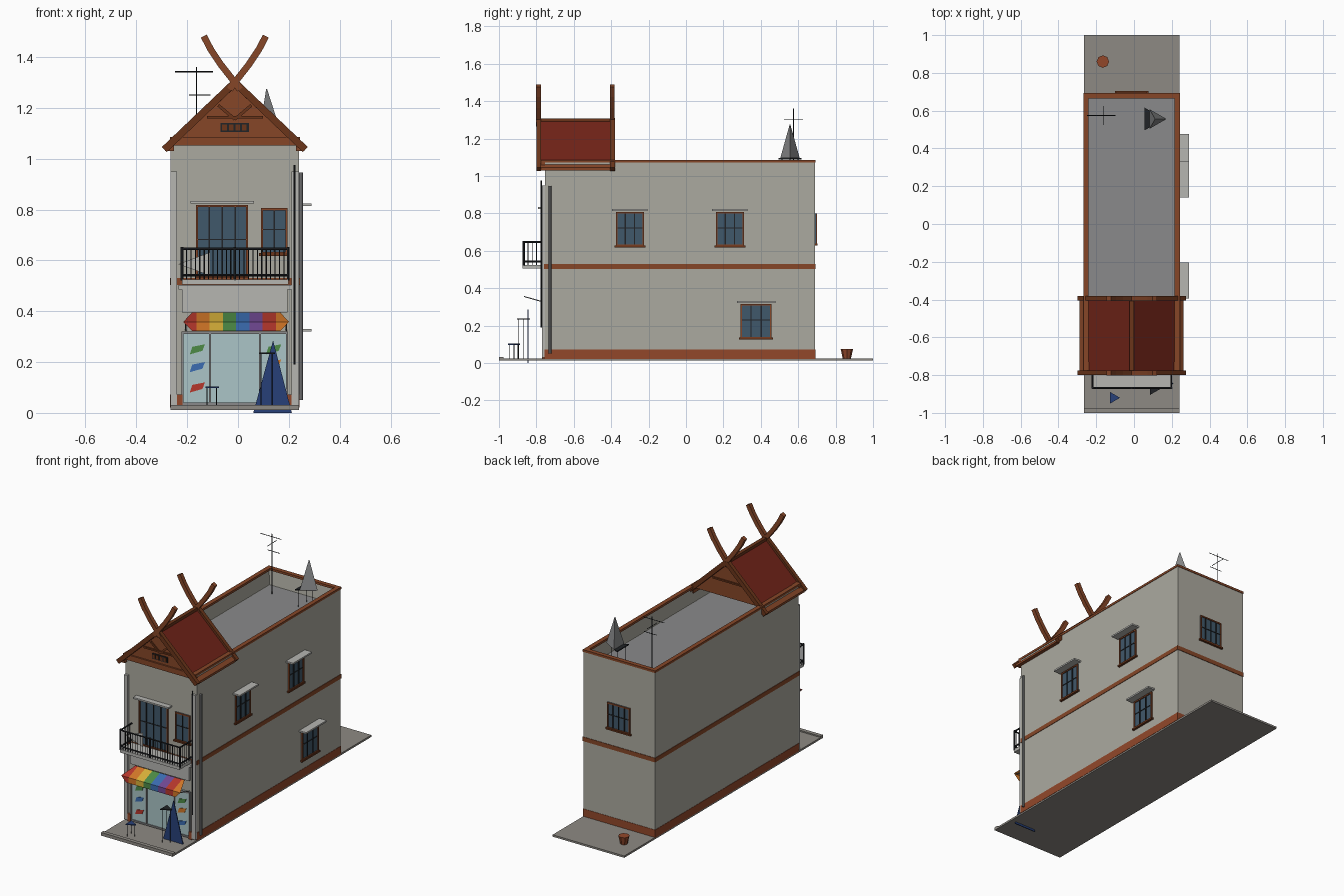
import bpy, bmesh, math
from mathutils import Vector, Matrix

if "Cube" in bpy.data.objects:
    bpy.data.objects.remove(bpy.data.objects["Cube"])

MATS = {}
COL = dict(wall="AAA89E", brown="85482C", base="91492E", red="70281E", wood="6A3820", glass="42596A",
           dark="26282B", concrete="8C8882", light="B4B4B0", shop="A9C4C6", blue="2C4278",
           grey="88898A", r="B53A30", o="D2772C", y="D8B03C", g="4E8A48", b="3D6CB0", p="704A92")


def mat(name):
    if name not in MATS:
        h = COL[name]
        m = bpy.data.materials.new(name)
        m.diffuse_color = [(int(h[i:i + 2], 16) / 255) ** 2.2 for i in (0, 2, 4)] + [1]
        m.use_nodes = True
        m.node_tree.nodes["Principled BSDF"].inputs["Base Color"].default_value = m.diffuse_color
        MATS[name] = m
    return MATS[name]


def finish(name, bm, m):
    bmesh.ops.recalc_face_normals(bm, faces=bm.faces)
    me = bpy.data.meshes.new(name)
    bm.to_mesh(me)
    bm.free()
    me.materials.append(mat(m))
    ob = bpy.data.objects.new(name, me)
    bpy.context.collection.objects.link(ob)
    return ob


def add_box(bm, x0, x1, y0, y1, z0, z1):
    M = Matrix.Translation(((x0 + x1) / 2, (y0 + y1) / 2, (z0 + z1) / 2)) @ \
        Matrix.Diagonal((x1 - x0, y1 - y0, z1 - z0, 1))
    bmesh.ops.create_cube(bm, size=1, matrix=M)


def boxes(name, m, lst):
    bm = bmesh.new()
    for b in lst:
        add_box(bm, *b)
    return finish(name, bm, m)


def prism(name, m, pts, y0, y1):
    """Extrude an xz outline from y0 to y1."""
    bm = bmesh.new()
    f = bm.faces.new([bm.verts.new((x, y0, z)) for x, z in pts])
    ext = bmesh.ops.extrude_face_region(bm, geom=[f])
    bmesh.ops.translate(bm, vec=(0, y1 - y0, 0), verts=[v for v in ext["geom"] if isinstance(v, bmesh.types.BMVert)])
    return finish(name, bm, m)


def rods(name, m, segs, r=0.003, n=5):
    bm = bmesh.new()
    for a, b in segs:
        a, b = Vector(a), Vector(b)
        d = b - a
        M = Matrix.Translation((a + b) / 2) @ d.to_track_quat('Z', 'Y').to_matrix().to_4x4()
        bmesh.ops.create_cone(bm, cap_ends=True, segments=n, radius1=r, radius2=r, depth=d.length, matrix=M)
    return finish(name, bm, m)


def strip(pts, w):
    """Outline of a band of width w along an xz path."""
    L, R = [], []
    for i, p in enumerate(pts):
        d = (Vector(pts[min(i + 1, len(pts) - 1)]) - Vector(pts[max(i - 1, 0)])).normalized()
        nrm = Vector((-d.y, d.x)) * w / 2
        L.append(tuple(Vector(p) + nrm))
        R.append(tuple(Vector(p) - nrm))
    return L + R[::-1]


X0, X1, Y0, Y1, CX = -0.265, 0.24, -0.755, 0.69, -0.0125

# Ground, walls with sunken roof terrace
boxes("ground_slab", "concrete", [(X0, X1, -1, 1, 0.012, 0.024), (X0, X1, -1, -0.975, 0.012, 0.032)])
bm = bmesh.new()
add_box(bm, X0, X1, Y0, Y1, 0.022, 1.075)
bm.faces.ensure_lookup_table()
top = max(bm.faces, key=lambda f: f.calc_center_median().z)
bmesh.ops.inset_region(bm, faces=[top], thickness=0.022)
bmesh.ops.translate(bm, vec=(0, 0, -0.1), verts=top.verts[:])
finish("walls", bm, "wall")
boxes("terrace_floor", "grey", [(X0 + .023, X1 - .023, Y0 + .023, Y1 - .023, 0.97, 0.978)])


def ring(name, m, z0, z1, o, inn):
    boxes(name, m, [(X0 - o, X0 + inn, Y0 - o, Y1 + o, z0, z1), (X1 - inn, X1 + o, Y0 - o, Y1 + o, z0, z1),
                    (X0 + inn, X1 - inn, Y1 - inn, Y1 + o, z0, z1), (X0 + inn, X1 - inn, Y0 - o, Y0 + inn, z0, z1)])


ring("parapet_cap", "brown", 1.072, 1.086, 0.003, 0.025)
ring("floor_band", "brown", 0.503, 0.53, 0.003, 0.01)
ring("base_band", "base", 0.022, 0.072, 0.002, 0.01)
boxes("front_beam", "brown", [(X0 - .003, X1 + .003, -0.775, Y0, 1.052, 1.086)])
boxes("corner_pilasters", "light", [(X0, X0 + .025, -0.77, Y0, 0.03, 0.95), (X1 - .03, X1, -0.77, Y0, 0.03, 0.95)])
rods("downpipes", "grey", [((0.248, -0.727, 0.05), (0.248, -0.727, 0.945))], 0.008, 8)
rods("front_pipe", "dark", [((0.222, -0.775, 0.19), (0.222, -0.775, 0.975))], 0.004, 6)

# Gable roof with crossed horns
for s in (-1, 1):
    side = "left" if s < 0 else "right"
    f = lambda pts: [(CX + s * x, z) for x, z in pts]
    prism("roof_slope_" + side, "red", f([(0, 1.30), (0.268, 1.045), (0.262, 1.032), (0, 1.28)]), -0.785, -0.395)
    prism("eave_board_" + side, "brown", f([(0.24, 1.03), (0.275, 1.03), (0.275, 1.044), (0.24, 1.072)]), -0.78, -0.4)
    for tag, y in (("front", -0.80), ("back", -0.405)):
        prism(f"rafter_{tag}_{side}", "wood", f(strip([(0.277, 1.036), (0, 1.30)], 0.028)), y, y + 0.025)
        prism(f"horn_{tag}_{side}", "brown",
              f(strip([(-0.02, 1.272), (0.0, 1.30), (0.055, 1.37), (0.095, 1.43), (0.122, 1.482)], 0.026)),
              y - 0.002, y + 0.024)
    prism("gable_chevron_" + side, "wood", f(strip([(0, 1.155), (0.065, 1.21)], 0.012)), -0.772, -0.76)
prism("gable_walls", "brown", [(CX - .24, 1.06), (CX + .24, 1.06), (CX, 1.285)], -0.765, -0.415)
boxes("ridge_cap", "wood", [(CX - .012, CX + .012, -0.785, -0.395, 1.29, 1.308)])
boxes("ridge_end_blocks", "wood", [(CX - .11, CX + .11, y, y + .012, 1.158, 1.168) for y in (-0.774, -0.418)])
boxes("gable_vent", "dark", [(-0.068, 0.044, -0.77, -0.76, 1.105, 1.14)])
boxes("vent_slats", "wood", [(-0.062 + i * .026, -0.044 + i * .026, -0.773, -0.765, 1.11, 1.135) for i in range(4)])


# Windows: built facing -y at the origin, then turned onto a wall
def window(name, loc, rot, w, h, panes=2, hood=0.02, depth=0.05, sill=True):
    t = 0.008
    M = Matrix.Translation(loc) @ Matrix.Rotation(rot, 4, 'Z')
    parts = [("glass", "glass", [(-w / 2, w / 2, -.004, .01, 0, h)]),
             ("frame", "brown", [(-w / 2, -w / 2 + t, -.01, .01, 0, h), (w / 2 - t, w / 2, -.01, .01, 0, h),
                                 (-w / 2, w / 2, -.01, .01, h - t, h), (-w / 2, w / 2, -.01, .01, 0, t)]),
             ("bars", "dark", [(-w / 2 + w * i / panes - .003, -w / 2 + w * i / panes + .003, -.009, .01, t, h - t)
                               for i in range(1, panes)] + [(-w / 2 + t, w / 2 - t, -.007, .01, h * .52, h * .52 + .005)])]
    if sill:
        parts.append(("sill", "wood", [(-w / 2 - .008, w / 2 + .008, -.014, .01, -.007, .003)]))
    if hood:
        parts.append(("hood", "light", [(-w / 2 - hood, w / 2 + hood, -depth, .01, h + .006, h + .016)]))
    for p, m, lst in parts:
        boxes(f"{name}_{p}", m, lst).matrix_world = M


R = math.pi / 2
window("side_window_front", (X1, -0.30, 0.625), R, 0.15, 0.182, 3)
window("side_window_back", (X1, 0.235, 0.625), R, 0.15, 0.182, 3)
window("side_window_lower", (X1, 0.375, 0.132), R, 0.165, 0.182, 3)
window("rear_window", (-0.012, Y1, 0.635), math.pi, 0.16, 0.165, 4, hood=0)
window("balcony_door", (-0.0625, Y0, 0.53), 0, 0.205, 0.288, 4, hood=0.022, depth=0.035, sill=False)
window("front_window", (0.1425, Y0, 0.625), 0, 0.105, 0.18, 2, hood=0)

# Balcony
BX0, BX1, BY = -0.22, 0.198, -0.868
boxes("balcony_slab", "light", [(BX0, BX1, BY - .005, Y0, 0.505, 0.525)])
bars = []
for z in (0.542, 0.646):
    bars += [((BX0, BY, z), (BX1, BY, z)), ((BX0, BY, z), (BX0, Y0, z)), ((BX1, BY, z), (BX1, Y0, z))]
rods("balcony_rails", "dark", bars, 0.005, 6)
bars = [((BX0 + (BX1 - BX0) * i / 24, BY, 0.525), (BX0 + (BX1 - BX0) * i / 24, BY, 0.646)) for i in range(1, 24)]
bars += [((x, BY + .023 * j, 0.525), (x, BY + .023 * j, 0.646)) for x in (BX0, BX1) for j in range(1, 5)]
rods("balcony_bars", "dark", bars, 0.0022, 4)
rods("balcony_posts", "dark", [((x, BY, 0.52), (x, BY, 0.652)) for x in (BX0, CX, BX1)], 0.006, 6)

# Shopfront
boxes("shop_glass", "shop", [(-0.22, 0.195, -0.762, Y0, 0.03, 0.32)])
boxes("shop_fascia", "light", [(-0.22, 0.195, -0.772, Y0, 0.395, 0.49), (-0.235, 0.21, -0.775, Y0, 0.485, 0.503)])
boxes("shop_frame", "grey", [(x - .004, x + .004, -0.768, Y0, 0.03, 0.32) for x in (-0.218, -0.11, 0.086, 0.193)]
      + [(-0.22, 0.195, -0.768, Y0, 0.31, 0.32), (-0.22, 0.195, -0.768, Y0, 0.03, 0.04)])
boxes("front_base_blocks", "base", [(-0.24, -0.218, -0.77, Y0, 0.024, 0.072), (0.19, 0.212, -0.77, Y0, 0.024, 0.072)])
for i, (x, z, c) in enumerate([(-.16, .25, "g"), (-.16, .18, "b"), (-.16, .1, "r"),
                               (.14, .25, "g"), (.14, .19, "o"), (.14, .11, "b")]):
    prism(f"window_goods_{i}", c, [(x - .03, z - .02), (x + .02, z - .006), (x + .03, z + .02), (x - .02, z + .01)],
          -0.765, -0.76)

# Striped awning
for i, c in enumerate("roygbpro"):
    xa, xb = -0.21 + .052 * (i - .1), -0.21 + .052 * (i + .9)
    ta, tb = xa + (.035 if i == 0 else 0), xb - (.035 if i == 7 else 0)
    bm = bmesh.new()
    rows = [[(ta, -.775, .395), (tb, -.775, .395)], [(xa, -.868, .358), (xb, -.868, .358)],
            [(ta, -.868, .322), (tb, -.868, .322)]]
    vs = [[bm.verts.new(p) for p in r] for r in rows]
    for k in range(2):
        bm.faces.new((vs[k][0], vs[k][1], vs[k + 1][1], vs[k + 1][0]))
    finish(f"awning_stripe_{i}", bm, c)
rods("awning_arms", "grey", [((x, -.866, .355), (x, -.76, .325)) for x in (-.205, .19)])


# Low three-sided tables and stools on thin legs
def stool(name, m, x, y, z0, z1, r):
    bm = bmesh.new()
    bmesh.ops.create_cone(bm, cap_ends=True, segments=3, radius1=r, radius2=r, depth=0.006,
                          matrix=Matrix.Translation((x, y, z1)) @ Matrix.Rotation(-R, 4, 'Z'))
    finish(name + "_top", bm, m)
    a = [(math.cos(k * 2.094) * r * .7, math.sin(k * 2.094) * r * .7) for k in range(3)]
    rods(name + "_legs", "dark", [((x + p, y + q, z0), (x + p, y + q, z1)) for p, q in a], 0.002, 4)


stool("stool", "blue", -0.11, -0.92, 0.024, 0.1, 0.036)
stool("small_table", "dark", 0.105, -0.87, 0.024, 0.235, 0.04)
prism("folded_parasol", "blue", [(0.06, 0.0), (0.212, 0.0), (0.138, 0.285)], -0.848, -0.842)
prism("balcony_panel", "light", [(-0.235, 0.585), (-0.11, 0.54), (-0.11, 0.632)], -0.80, -0.797)

# Roof tank stand, cone and aerial
stool("tank_stand", "dark", 0.09, 0.556, 0.978, 1.092, 0.07)
bm = bmesh.new()
bmesh.ops.create_cone(bm, cap_ends=True, segments=3, radius1=0.06, radius2=0.002, depth=0.18,
                      matrix=Matrix.Translation((0.112, 0.556, 1.185)) @ Matrix.Rotation(-R, 4, 'Z'))
finish("tank_cone", bm, "grey")
ax, ay = -0.163, 0.575
rods("aerial", "dark", [((ax, ay, 0.978), (ax, ay, 1.36)), ((ax - .085, ay, 1.342), (ax + .065, ay, 1.342)),
                        ((ax - .03, ay, 1.25), (ax + .055, ay, 1.25)), ((ax, ay - .05, 1.3), (ax, ay + .05, 1.3))],
     0.0022, 4)

# Clay pot behind the house
bm = bmesh.new()
bmesh.ops.create_cone(bm, cap_ends=True, segments=8, radius1=0.022, radius2=0.033, depth=0.05,
                      matrix=Matrix.Translation((-0.165, 0.86, 0.049)))
finish("clay_pot", bm, "base")
